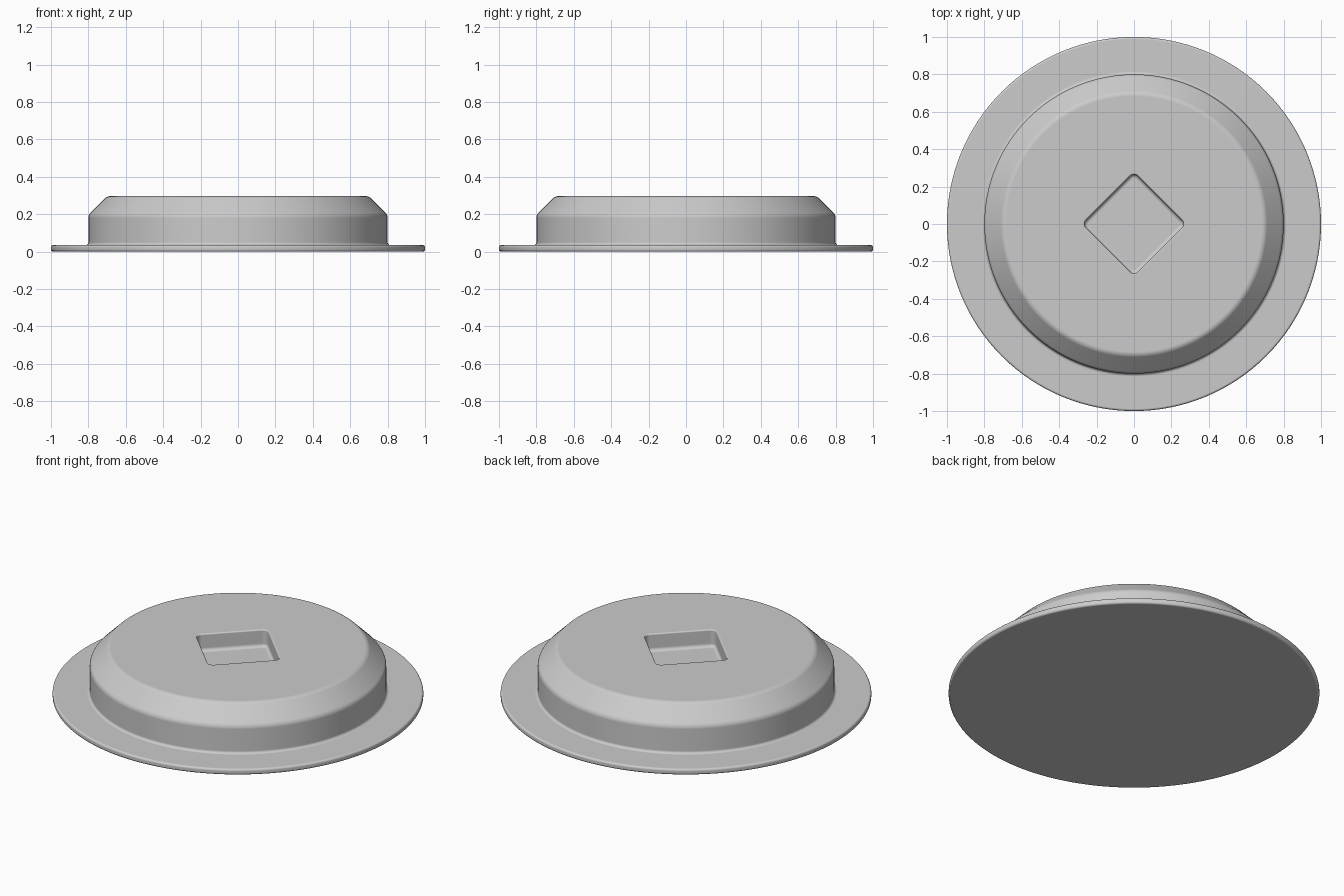
import bpy
import bmesh
import math
from mathutils import Vector

if "Cube" in bpy.data.objects:
    bpy.data.objects.remove(bpy.data.objects["Cube"], do_unlink=True)

SIDES = 128


def fillet(prev, corner, nxt, radius, steps=5):
    """Points of an arc that rounds a corner between two straight runs."""
    prev, corner, nxt = Vector(prev), Vector(corner), Vector(nxt)
    a, b = (prev - corner).normalized(), (nxt - corner).normalized()
    half = a.angle(b) / 2
    center = corner + (a + b).normalized() * (radius / math.sin(half))
    start = corner + a * (radius / math.tan(half)) - center
    end = corner + b * (radius / math.tan(half)) - center
    sweep = math.pi - 2 * half
    return [center + (start * math.sin((1 - t) * sweep) + end * math.sin(t * sweep))
            / math.sin(sweep) for t in (i / steps for i in range(steps + 1))]


def round_path(corners):
    """Corners are (x, y, radius); those with no radius stay sharp."""
    path = []
    for i, (x, y, r) in enumerate(corners):
        if r:
            path += fillet(corners[i - 1][:2], (x, y), corners[(i + 1) % len(corners)][:2], r)
        else:
            path.append(Vector((x, y)))
    return path


def loft(name, rings):
    """Closed solid skinned through a stack of equally sized rings."""
    bm = bmesh.new()
    loops = [[bm.verts.new(p) for p in ring] for ring in rings]
    n = len(loops[0])
    for low, high in zip(loops, loops[1:]):
        for i in range(n):
            j = (i + 1) % n
            bm.faces.new((low[i], low[j], high[j], high[i]))
    bm.faces.new(loops[0][::-1])
    bm.faces.new(loops[-1])
    bmesh.ops.recalc_face_normals(bm, faces=bm.faces)
    mesh = bpy.data.meshes.new(name)
    bm.to_mesh(mesh)
    bm.free()
    obj = bpy.data.objects.new(name, mesh)
    bpy.context.collection.objects.link(obj)
    return obj


# Flanged round body, turned from its rounded profile
profile = round_path([(0, 0, 0), (1, 0, 0.012), (1, 0.035, 0.012), (0.8, 0.035, 0.015),
                      (0.8, 0.197, 0.04), (0.7, 0.297, 0.04), (0, 0.297, 0)])[1:-1]
angles = [2 * math.pi * i / SIDES for i in range(SIDES)]
body = loft("flanged_cap", [[(r * math.cos(a), r * math.sin(a), z) for a in angles]
                            for r, z in profile])

# Diamond socket cutter: filleted floor, softened rim
def diamond(grow, z):
    h, r = 0.196 + grow, 0.03 + grow
    square = round_path([(h, h, r), (-h, h, r), (-h, -h, r), (h, -h, r)])
    c = math.sqrt(0.5)
    return [(c * (x - y), c * (x + y), z) for x, y in square]


wall = round_path([(-0.1, 0.195, 0), (0, 0.195, 0.02), (0, 0.297, 0.008),
                   (0.1, 0.297, 0)])[1:-1]
cutter = loft("socket_cutter", [diamond(g, z) for g, z in wall] + [diamond(0.009, 0.35)])
cutter.hide_render = True

cut = body.modifiers.new("socket", "BOOLEAN")
cut.operation = "DIFFERENCE"
cut.solver = "EXACT"
cut.object = cutter
bpy.ops.object.select_all(action="DESELECT")
body.select_set(True)
bpy.context.view_layer.objects.active = body
bpy.ops.object.modifier_apply(modifier=cut.name)
bpy.data.objects.remove(cutter, do_unlink=True)

# Smooth shading that keeps the broad faces flat
bpy.ops.object.shade_smooth_by_angle(angle=math.radians(40))
weighted = body.modifiers.new("weighted_normals", "WEIGHTED_NORMAL")
weighted.keep_sharp = True

# Single plain grey
grey = bpy.data.materials.new("light_grey")
grey.use_nodes = True
color = (0.6, 0.6, 0.6, 1)
grey.diffuse_color = color
grey.node_tree.nodes["Principled BSDF"].inputs["Base Color"].default_value = color
body.data.materials.clear()
body.data.materials.append(grey)
